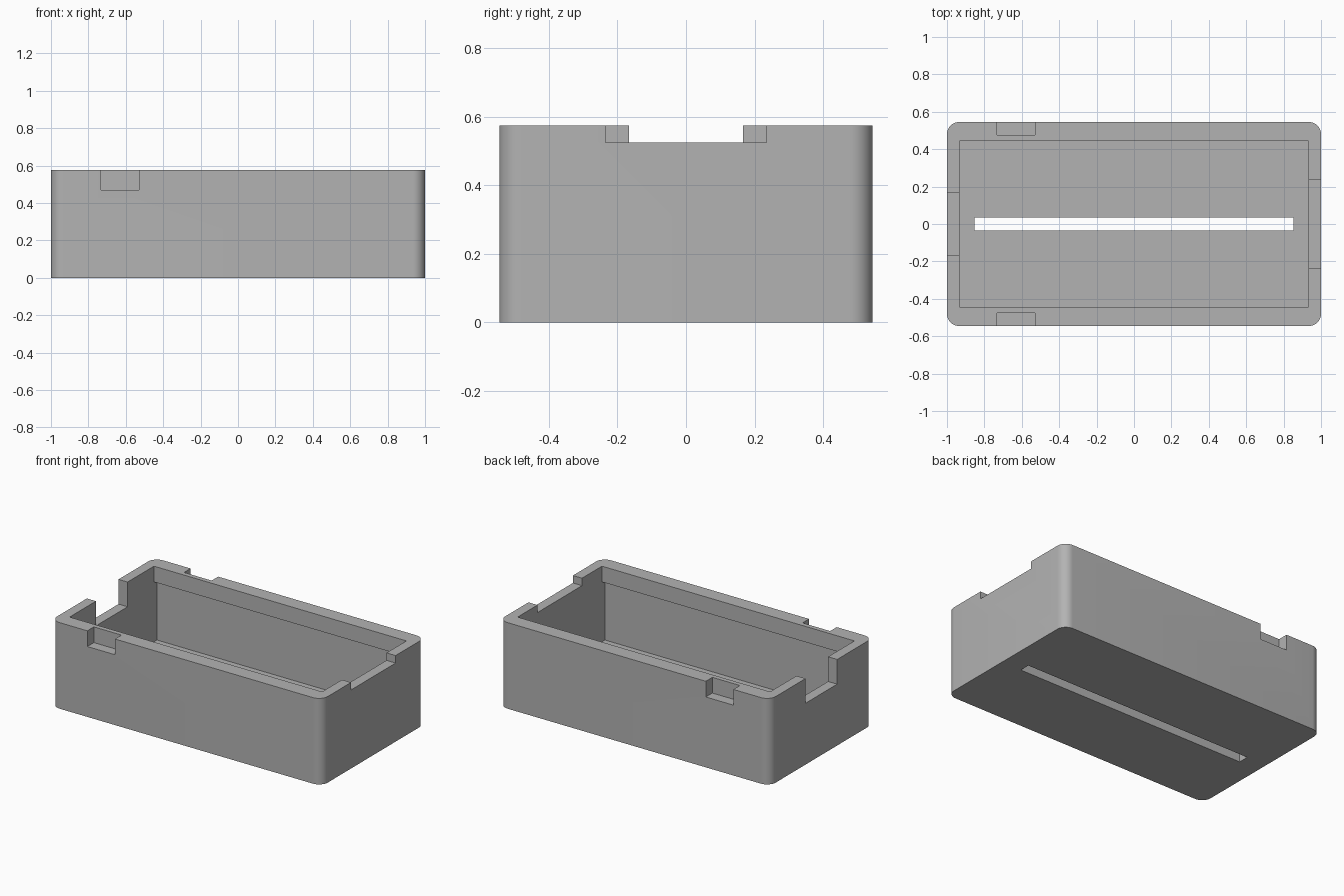
import bpy, bmesh, math

if "Cube" in bpy.data.objects:
    bpy.data.objects.remove(bpy.data.objects["Cube"], do_unlink=True)

HALF_Y, HEIGHT, FLOOR = 0.545, 0.575, 0.07
INNER_X, LIP_Y, WALL_Y, LIP_Z = 0.933, 0.445, 0.476, 0.47
RADIUS, OVER = 0.065, 0.1

grey = bpy.data.materials.new("plain grey")
grey.use_nodes = True
grey.diffuse_color = (0.45, 0.45, 0.45, 1)
grey.node_tree.nodes["Principled BSDF"].inputs["Base Color"].default_value = grey.diffuse_color


def box(name, x, y, z, radius=0):
    """Box between (low, high) limits, with optional rounded upright edges."""
    limits = (x, y, z)
    bm = bmesh.new()
    bmesh.ops.create_cube(bm, size=1)
    for v in bm.verts:
        v.co = [lim[1] if c > 0 else lim[0] for c, lim in zip(v.co, limits)]
    if radius:
        upright = [e for e in bm.edges
                   if abs(e.verts[0].co.z - e.verts[1].co.z) > 0.01]
        bmesh.ops.bevel(bm, geom=upright, offset=radius, segments=10,
                        profile=0.5, affect='EDGES')
    mesh = bpy.data.meshes.new(name)
    bm.to_mesh(mesh)
    bm.free()
    mesh.materials.append(grey)
    obj = bpy.data.objects.new(name, mesh)
    bpy.context.collection.objects.link(obj)
    return obj


# Rounded outer block
tray = box("tray_body", (-1, 1), (-HALF_Y, HALF_Y), (0, HEIGHT), RADIUS)

top = HEIGHT + OVER
cutters = [
    # Cavity below the lip, then the narrower opening through it
    box("lower_cavity", (-INNER_X, INNER_X), (-WALL_Y, WALL_Y), (FLOOR, LIP_Z)),
    box("upper_opening", (-INNER_X, INNER_X), (-LIP_Y, LIP_Y), (FLOOR + OVER, top)),
    # Long slot through the floor
    box("floor_slot", (-0.853, 0.853), (-0.035, 0.035), (-OVER, FLOOR + OVER)),
    # Notches in the two end walls
    box("deep_end_notch", (-1 - OVER, -0.8), (-0.167, 0.167), (0.41, top)),
    box("shallow_end_notch", (0.8, 1 + OVER), (-0.235, 0.235), (0.525, top)),
]
# Outer pockets in the rim of both long walls
for side, name in ((-1, "front_pocket"), (1, "back_pocket")):
    y = sorted((side * WALL_Y, side * (HALF_Y + OVER)))
    cutters.append(box(name, (-0.732, -0.528), y, (LIP_Z, top)))

for cutter in cutters:
    cutter.hide_render = True
    mod = tray.modifiers.new(cutter.name, 'BOOLEAN')
    mod.operation = 'DIFFERENCE'
    mod.solver = 'EXACT'
    mod.object = cutter

# Bake the cuts and remove the cutters
bpy.context.view_layer.update()
graph = bpy.context.evaluated_depsgraph_get()
baked = bpy.data.meshes.new_from_object(tray.evaluated_get(graph))
tray.modifiers.clear()
tray.data = baked
for cutter in cutters:
    bpy.data.objects.remove(cutter, do_unlink=True)

# Smooth corners, crisp edges
bpy.ops.object.select_all(action='DESELECT')
tray.select_set(True)
bpy.context.view_layer.objects.active = tray
bpy.ops.object.shade_smooth_by_angle(angle=math.radians(30))
